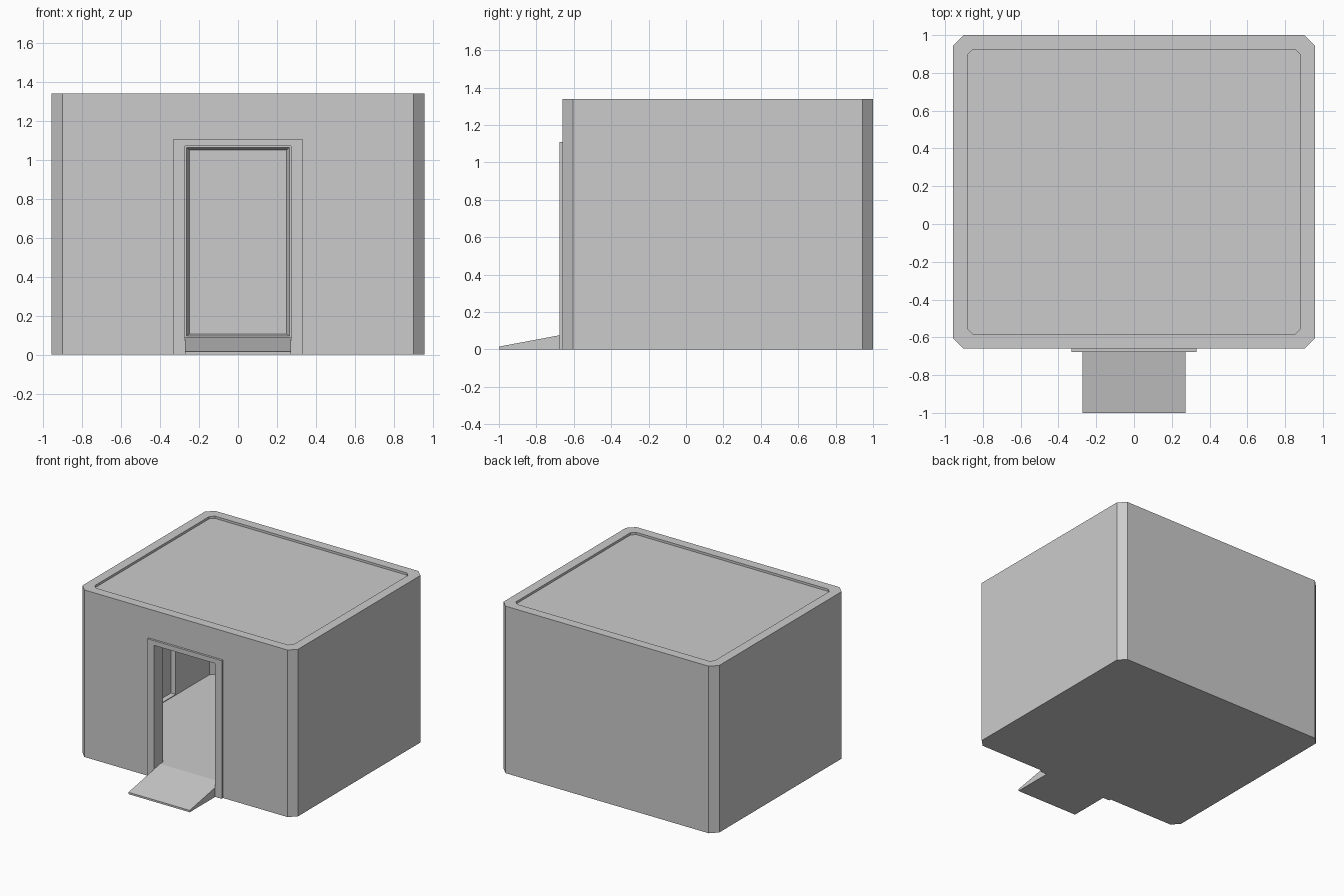
import bpy, bmesh
from mathutils import Matrix, Vector

if "Cube" in bpy.data.objects:
    bpy.data.objects.remove(bpy.data.objects["Cube"])

CY = 0.17           # room centre in y
HX, HY = 0.957, 0.83  # outer half sizes


def loft(name, lower, upper):
    """Solid between two matching closed loops of 3D points."""
    bm = bmesh.new()
    a = [bm.verts.new(p) for p in lower]
    b = [bm.verts.new(p) for p in upper]
    n = len(a)
    bm.faces.new(a)
    bm.faces.new(b)
    for i in range(n):
        j = (i + 1) % n
        bm.faces.new((a[i], a[j], b[j], b[i]))
    bmesh.ops.recalc_face_normals(bm, faces=bm.faces)
    me = bpy.data.meshes.new(name)
    bm.to_mesh(me)
    bm.free()
    ob = bpy.data.objects.new(name, me)
    bpy.context.collection.objects.link(ob)
    return ob


def octagon(inset, c, z):
    """Room outline with cut corners, inset from the outer wall."""
    x, y = HX - inset, HY - inset
    pts = [(x, y - c), (x - c, y), (c - x, y), (-x, y - c),
           (-x, c - y), (c - x, -y), (x - c, -y), (x, c - y)]
    return [(px, py + CY, z) for px, py in pts]


def rect_xz(half, z0, z1, y):
    return [(-half, y, z0), (half, y, z0), (half, y, z1), (-half, y, z1)]


def cut(target, cutter):
    cutter.hide_render = True
    mod = target.modifiers.new("cut", 'BOOLEAN')
    mod.operation = 'DIFFERENCE'
    mod.solver = 'EXACT'
    mod.object = cutter
    bpy.context.view_layer.objects.active = target
    bpy.ops.object.modifier_apply(modifier=mod.name)
    bpy.data.objects.remove(cutter, do_unlink=True)


# Hollow room with cut corners
room = loft("room_shell", octagon(0, 0.055, 0), octagon(0, 0.055, 1.34))
cut(room, loft("inside_cutter", octagon(0.1, 0.04, 0.09), octagon(0.1, 0.04, 1.26)))

# Shallow recess in the roof
cut(room, loft("roof_cutter", octagon(0.075, 0.03, 1.322), octagon(0.075, 0.03, 1.4)))

# Door opening in the front wall
cut(room, loft("door_cutter", rect_xz(0.272, -0.1, 1.07, -0.8),
               rect_xz(0.272, -0.1, 1.07, -0.5)))

# Door-shaped blind recesses on the back, left and right inside walls
for turn, dist in ((0, HY - 0.1), (90, HX - 0.1), (-90, HX - 0.1)):
    mat = Matrix.Translation((0, CY, 0)) @ Matrix.Rotation(turn * 0.017453292, 4, 'Z')
    loops = [rect_xz(0.272, 0.09, 1.07, dist - 0.02),
             rect_xz(0.25, 0.105, 1.05, dist + 0.03)]
    loops = [[mat @ Vector(p) for p in lp] for lp in loops]
    cut(room, loft("recess_cutter", *loops))

# Raised surround of the door
arch = [(-0.33, 0), (-0.33, 1.108), (0.33, 1.108), (0.33, 0),
        (0.272, 0), (0.272, 1.07), (-0.272, 1.07), (-0.272, 0)]
loft("door_frame", [(x, -0.677, z) for x, z in arch],
     [(x, -0.655, z) for x, z in arch])

# Entry ramp, rising to the floor level
side = [(-1, 0), (-1, 0.015), (-0.6, 0.09), (-0.5, 0.09), (-0.5, 0)]
loft("entry_ramp", [(-0.272, y, z) for y, z in side],
     [(0.272, y, z) for y, z in side])
